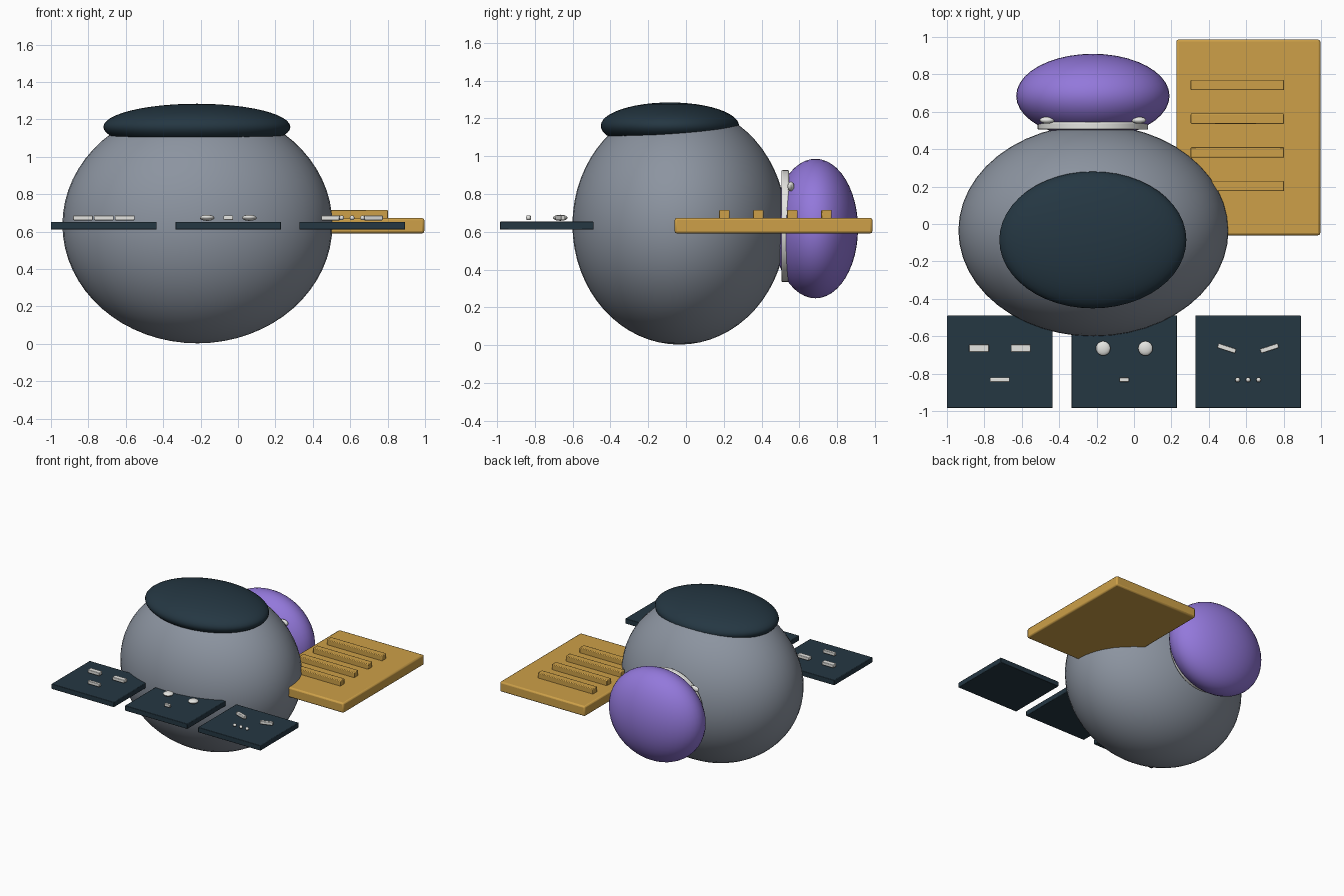
import bpy, math

if "Cube" in bpy.data.objects:
    bpy.data.objects.remove(bpy.data.objects["Cube"])


def material(name, rgb):
    m = bpy.data.materials.new(name)
    m.diffuse_color = (*rgb, 1)
    m.use_nodes = True
    m.node_tree.nodes["Principled BSDF"].inputs["Base Color"].default_value = m.diffuse_color
    return m


GREY = material("slate grey", (0.262, 0.296, 0.352))
DARK = material("dark navy", (0.018, 0.038, 0.055))
PURPLE = material("purple", (0.292, 0.188, 0.708))
GOLD = material("gold", (0.61, 0.352, 0.065))
WHITE = material("off white", (0.78, 0.78, 0.75))


def finish(name, mat, bevel=0.0):
    o = bpy.context.object
    o.name = name
    o.data.materials.append(mat)
    bpy.ops.object.transform_apply(location=False, rotation=False, scale=True)
    if bevel:
        b = o.modifiers.new("bevel", 'BEVEL')
        b.width, b.segments = bevel, 2
    bpy.ops.object.shade_smooth_by_angle(angle=math.radians(35))
    return o


def ellipsoid(name, mat, centre, radii, segments=40, rings=24):
    bpy.ops.mesh.primitive_uv_sphere_add(segments=segments, ring_count=rings, location=centre)
    bpy.context.object.scale = radii
    return finish(name, mat)


def box(name, mat, centre, size, bevel=0.0, turn=0.0):
    bpy.ops.mesh.primitive_cube_add(size=1, location=centre, rotation=(0, 0, math.radians(turn)))
    bpy.context.object.scale = size
    return finish(name, mat, bevel)


# Round body with a domed lid
ellipsoid("body", GREY, (-0.217, -0.035, 0.637), (0.722, 0.566, 0.634), 48, 32)
ellipsoid("lid", DARK, (-0.22, -0.085, 1.16), (0.5, 0.366, 0.124), 48, 24)

# Rear pack with its white collar and two studs
ellipsoid("rear_pack", PURPLE, (-0.22, 0.685, 0.617), (0.41, 0.225, 0.369))
bpy.ops.mesh.primitive_cylinder_add(vertices=48, radius=0.296, depth=0.042,
                                    location=(-0.22, 0.525, 0.63),
                                    rotation=(math.pi / 2, 0, 0))
finish("rear_collar", WHITE, 0.008)
for side in (-1, 1):
    ellipsoid("collar_stud", WHITE, (-0.22 + side * 0.245, 0.555, 0.84),
              (0.04, 0.018, 0.025), 16, 10)

# Gold board with four raised bars
box("board", GOLD, (0.611, 0.463, 0.632), (0.77, 1.047, 0.082), 0.012)
for i in range(4):
    box("board_bar", GOLD, (0.553, 0.203 + i * 0.18, 0.69), (0.5, 0.055, 0.05), 0.005)

# Three face tiles
TILES = (-0.717, -0.052, 0.61)
EYE_Y, MOUTH_Y, FACE_Z = -0.665, -0.833, 0.674
for x in TILES:
    box("face_tile", DARK, (x, -0.737, 0.632), (0.565, 0.495, 0.042), 0.004)

# Eyes: flat bars, round buttons and slanted bars
for side in (-1, 1):
    box("bar_eye", WHITE, (TILES[0] + side * 0.112, EYE_Y, FACE_Z), (0.105, 0.04, 0.026), 0.004)
    ellipsoid("round_eye", WHITE, (TILES[1] + side * 0.113, EYE_Y, FACE_Z),
              (0.039, 0.039, 0.016), 20, 12)
    box("slanted_eye", WHITE, (TILES[2] + side * 0.114, EYE_Y, FACE_Z),
        (0.1, 0.025, 0.026), 0.004, side * 18)

# Mouths: wide bar, short bar and three dots
box("wide_mouth", WHITE, (TILES[0], MOUTH_Y, FACE_Z), (0.105, 0.024, 0.026), 0.004)
box("short_mouth", WHITE, (TILES[1], MOUTH_Y, FACE_Z), (0.05, 0.022, 0.024), 0.004)
for i in (-1, 0, 1):
    ellipsoid("dot_mouth", WHITE, (TILES[2] + i * 0.056, MOUTH_Y, FACE_Z),
              (0.013, 0.013, 0.013), 12, 8)
